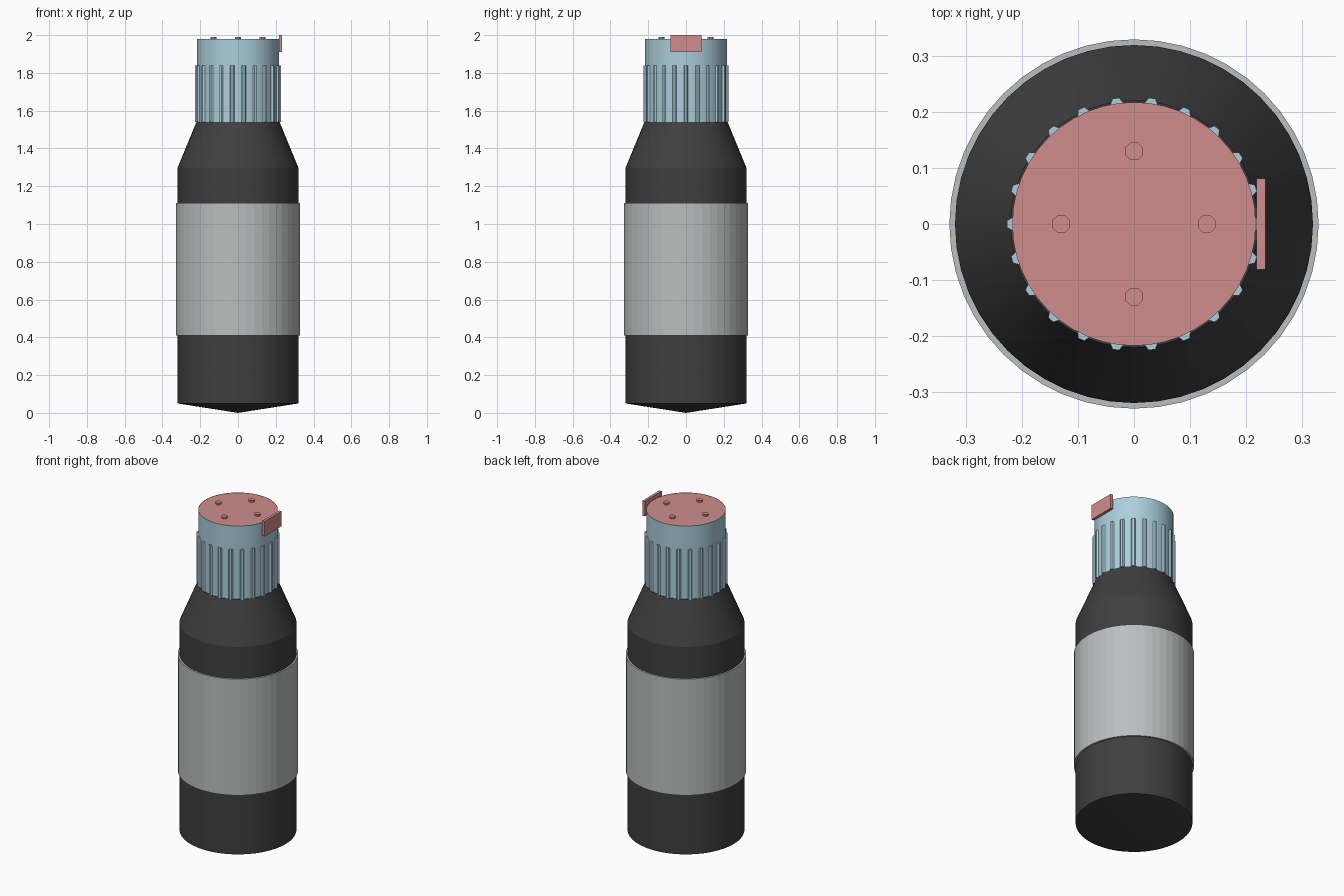
import bpy, bmesh, math

if "Cube" in bpy.data.objects:
    bpy.data.objects.remove(bpy.data.objects["Cube"])

SEG = 48


def material(name, rgb):
    m = bpy.data.materials.new(name)
    m.diffuse_color = (*rgb, 1)
    m.use_nodes = True
    m.node_tree.nodes["Principled BSDF"].inputs["Base Color"].default_value = m.diffuse_color
    return m


BLACK = material("charcoal", (0.05, 0.05, 0.05))
GREY = material("label grey", (0.50, 0.52, 0.52))
BLUE = material("pale blue", (0.41, 0.62, 0.71))
PINK = material("dusty pink", (0.63, 0.27, 0.27))


def finish(name, bm, mats, top_z=None):
    bmesh.ops.recalc_face_normals(bm, faces=bm.faces)
    if top_z is not None:  # second colour on faces at the given height
        for f in bm.faces:
            if f.normal.z > 0.9 and f.calc_center_median().z > top_z:
                f.material_index = 1
    me = bpy.data.meshes.new(name)
    bm.to_mesh(me)
    bm.free()
    for m in mats:
        me.materials.append(m)
    ob = bpy.data.objects.new(name, me)
    bpy.context.collection.objects.link(ob)
    return ob


def lathe(name, profile, mats, top_z=None, closed=False, smooth=False):
    bm = bmesh.new()
    vs = [bm.verts.new((r, 0, z)) for r, z in profile]
    pairs = list(zip(vs, vs[1:])) + ([(vs[-1], vs[0])] if closed else [])
    es = [bm.edges.new(p) for p in pairs]
    bmesh.ops.spin(bm, geom=vs + es, cent=(0, 0, 0), axis=(0, 0, 1),
                   angle=math.tau, steps=SEG, use_duplicate=False)
    bmesh.ops.remove_doubles(bm, verts=bm.verts, dist=1e-5)
    ob = finish(name, bm, mats, top_z)
    if smooth:
        bpy.context.view_layer.objects.active = ob
        ob.select_set(True)
        bpy.ops.object.shade_smooth_by_angle(angle=math.radians(15))
        ob.select_set(False)
    return ob


def cylinder(name, x, y, r, z0, z1, sides, mat, turn=0):
    bm = bmesh.new()
    bmesh.ops.create_cone(bm, cap_ends=True, segments=sides,
                          radius1=r, radius2=r, depth=z1 - z0)
    ob = finish(name, bm, [mat])
    ob.location = (x, y, (z0 + z1) / 2)
    ob.rotation_euler.z = turn
    return ob


# bottle body with shallow pointed base and sloped shoulder
lathe("bottle_body", [(0, 0), (0.319, 0.05), (0.319, 1.30), (0.22, 1.54), (0, 1.54)],
      [BLACK], smooth=True)

# label sleeve
lathe("label_sleeve", [(0.319, 0.41), (0.329, 0.41), (0.329, 1.11), (0.319, 1.11)],
      [GREY], closed=True)

# cap, with its top disc in pink inside a thin blue rim
lathe("cap", [(0, 1.53), (0.217, 1.53), (0.217, 1.98), (0.2155, 1.98), (0.2155, 1.979), (0, 1.979)],
      [BLUE, PINK], top_z=1.975, smooth=True)

# grip ridges around the cap
for i in range(22):
    a = math.tau * i / 22
    cylinder(f"cap_ridge_{i}", 0.216 * math.cos(a), 0.216 * math.sin(a),
             0.012, 1.54, 1.84, 6, BLUE, a)

# studs on the cap top
for i in range(4):
    a = math.tau * i / 4
    cylinder(f"cap_stud_{i}", 0.13 * math.cos(a), 0.13 * math.sin(a),
             0.017, 1.975, 1.99, 8, PINK, math.pi / 8)

# side tab
bm = bmesh.new()
bmesh.ops.create_cube(bm, size=1)
bmesh.ops.scale(bm, vec=(0.016, 0.162, 0.09), verts=bm.verts)
bmesh.ops.translate(bm, vec=(0.226, 0, 1.955), verts=bm.verts)
finish("side_tab", bm, [PINK])
